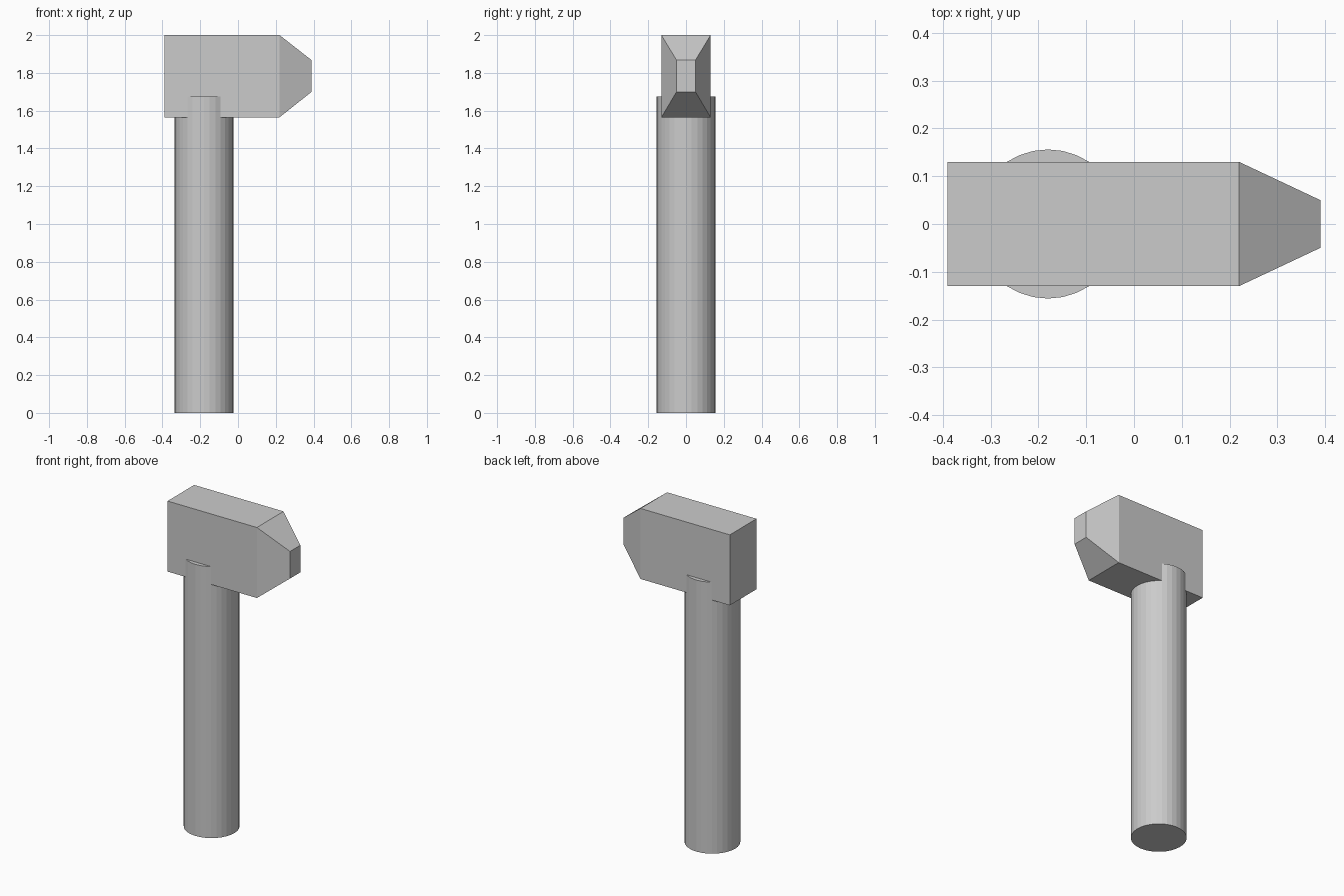
import bpy
import bmesh
from mathutils import Matrix

cube = bpy.data.objects.get("Cube")
if cube:
    bpy.data.objects.remove(cube, do_unlink=True)

# Single plain grey
GREY = (0.6, 0.6, 0.6, 1.0)
grey = bpy.data.materials.new("plain_grey")
grey.use_nodes = True
grey.diffuse_color = GREY
grey.node_tree.nodes["Principled BSDF"].inputs["Base Color"].default_value = GREY


def add_object(name, bm):
    bmesh.ops.recalc_face_normals(bm, faces=bm.faces)
    mesh = bpy.data.meshes.new(name)
    bm.to_mesh(mesh)
    bm.free()
    mesh.materials.append(grey)
    obj = bpy.data.objects.new(name, mesh)
    bpy.context.collection.objects.link(obj)
    return obj


# Handle: faceted cylinder, its top sunk into the head
HANDLE_TOP = 1.675
bm = bmesh.new()
bmesh.ops.create_cone(bm, cap_ends=True, segments=32, radius1=0.156, radius2=0.156,
                      depth=HANDLE_TOP, matrix=Matrix.Translation((-0.18, 0, HANDLE_TOP / 2)))
add_object("handle", bm)

# Head: rectangular sections bridged from the flat end to the tapered nose
# Each section: x, half width, bottom, top
sections = [(-0.39, 0.13, 1.565, 2.0), (0.22, 0.13, 1.565, 2.0), (0.39, 0.05, 1.7, 1.867)]
bm = bmesh.new()
rings = [[bm.verts.new((x, y, z)) for y, z in ((-w, lo), (w, lo), (w, hi), (-w, hi))]
         for x, w, lo, hi in sections]
for a, b in zip(rings, rings[1:]):
    for i in range(4):
        j = (i + 1) % 4
        bm.faces.new((a[i], a[j], b[j], b[i]))
bm.faces.new(rings[0])
bm.faces.new(rings[-1])
add_object("hammer_head", bm)
